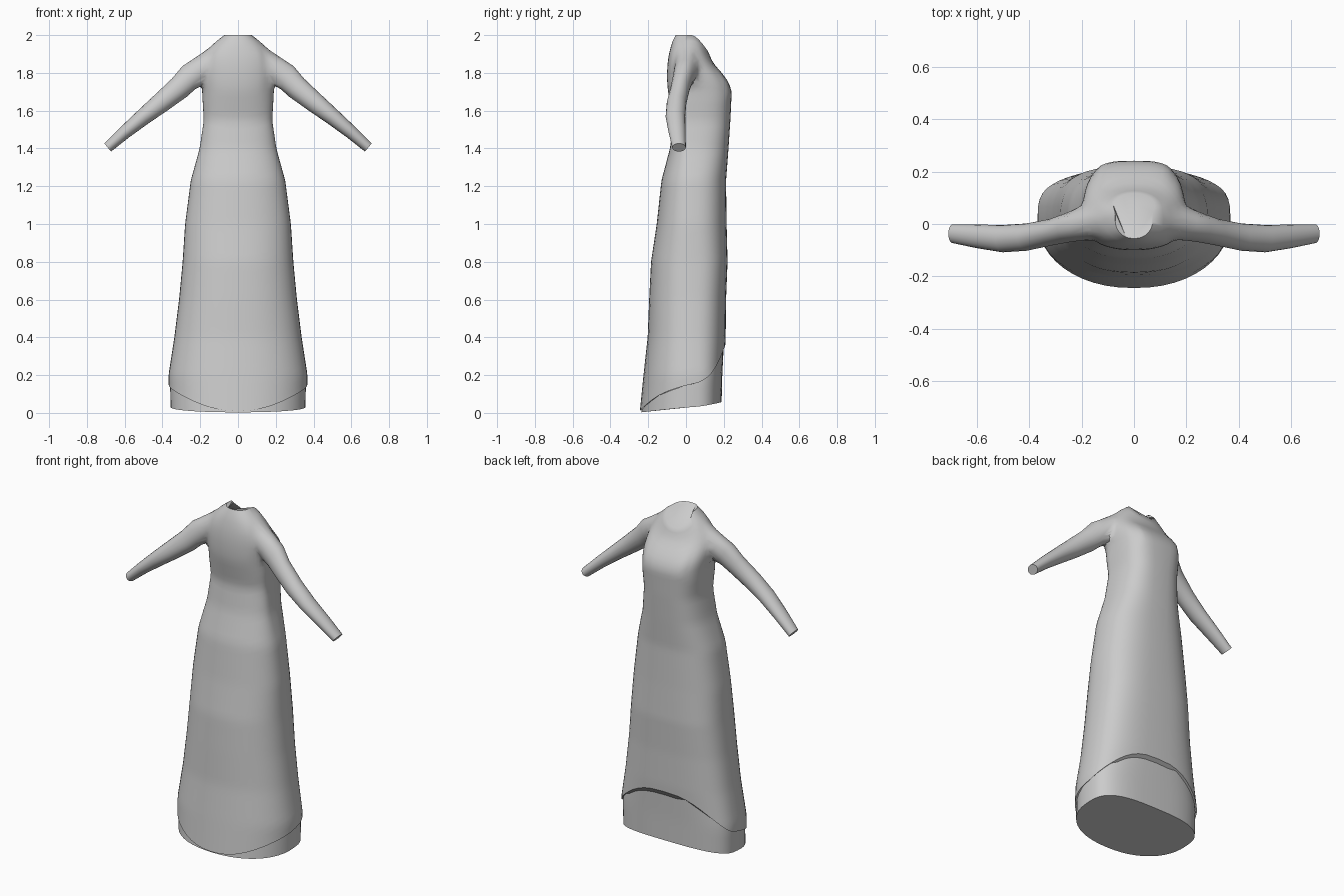
import bpy, bmesh, math
from mathutils import Vector

cube = bpy.data.objects.get("Cube")
if cube:
    bpy.data.objects.remove(cube, do_unlink=True)

# One plain cloth colour
cloth = bpy.data.materials.new("grey_cloth")
cloth.use_nodes = True
GREY = (0.6, 0.6, 0.6, 1)
cloth.diffuse_color = GREY
cloth.node_tree.nodes["Principled BSDF"].inputs["Base Color"].default_value = GREY

# Height, half width, back depth, front depth, front roundness
PROFILE = [
    (0.0, .365, -.245, .195, .65),
    (0.2, .368, -.225, .2, .65),
    (0.4, .337, -.203, .21, .7),
    (0.6, .312, -.195, .212, .7),
    (0.8, .293, -.185, .22, .7),
    (1.0, .28, -.155, .215, .75),
    (1.23, .25, -.13, .212, .75),
    (1.4, .203, -.085, .225, .7),
    (1.55, .181, -.065, .235, .65),
    (1.7, .19, -.095, .242, .6),
    (1.75, .197, -.1, .226, .6),
    (1.8, .2, -.1, .19, .65),
    (1.85, .2, -.098, .145, .8),
    (1.9, .185, -.09, .122, 1),
    (1.96, .125, -.075, .1, 1),
    (2.0, .072, -.055, .08, 1),
]
SIDES = 48


def section(z):
    """Cross-section measurements at a height."""
    z = min(max(z, 0), 2)
    for a, b in zip(PROFILE, PROFILE[1:]):
        if z <= b[0]:
            t = (z - a[0]) / (b[0] - a[0])
            return [p + (q - p) * t for p, q in zip(a[1:], b[1:])]


def body_point(angle, z, inset):
    c, s = math.cos(angle), math.sin(angle)
    half, back, front, power = section(z)
    mid = .02
    if s < 0:
        power = .9
    depth = (front - mid) if s > 0 else (mid - back)
    x = math.copysign(abs(c) ** power, c) * (half - inset)
    y = mid + math.copysign(abs(s) ** power, s) * (depth - inset)
    return Vector((x, y, z))


def loft(name, rings):
    """Skin closed rings and cap both ends."""
    bm = bmesh.new()
    rows = [[bm.verts.new(p) for p in ring] for ring in rings]
    n = len(rows[0])
    for low, high in zip(rows, rows[1:]):
        for i in range(n):
            j = (i + 1) % n
            bm.faces.new((low[i], low[j], high[j], high[i]))
    bm.faces.new(rows[0][::-1])
    bm.faces.new(rows[-1])
    bmesh.ops.recalc_face_normals(bm, faces=bm.faces)
    mesh = bpy.data.meshes.new(name)
    bm.to_mesh(mesh)
    bm.free()
    obj = bpy.data.objects.new(name, mesh)
    bpy.context.collection.objects.link(obj)
    mesh.materials.append(cloth)
    return obj


def body(name, bottom, top, rows, inset=0):
    angles = [math.tau * i / SIDES for i in range(SIDES)]
    rings = []
    for r in range(rows + 1):
        t = r / rows
        rings.append([body_point(a, bottom(math.sin(a)) * (1 - t) + top(math.sin(a)) * t, inset)
                      for a in angles])
    return loft(name, rings)


def dress_hem(s):
    return .15 + .08 * s + .035 * s * s + .095 * s ** 3


def neckline(s):
    return 2 - .085 * max(s, 0) ** 3


def under_hem(s):
    return .03 + .027 * s


# Sleeve centre, radius across the slope, radius in depth
SLEEVE = [
    ((.12, .01, 1.865), .068, .06),
    ((.2, .0, 1.822), .073, .068),
    ((.25, -.012, 1.783), .069, .06),
    ((.31, -.03, 1.722), .062, .051),
    ((.41, -.05, 1.64), .053, .052),
    ((.5, -.056, 1.568), .044, .052),
    ((.6, -.047, 1.485), .035, .045),
    ((.69, -.037, 1.405), .028, .036),
]


def sleeve(name, side):
    across = Vector((.64, 0, .77))
    rings = []
    for centre, r_up, r_deep in SLEEVE:
        ring = []
        for i in range(20):
            a = math.tau * i / 20
            p = Vector(centre) + across * (r_up * math.cos(a))
            p.y += r_deep * math.sin(a)
            p.x *= side
            ring.append(p)
        rings.append(ring)
    return loft(name, rings)


# Underskirt showing below the curved hem
underskirt = body("underskirt", under_hem, lambda s: .6, 12, .008)

# Gown with both sleeves welded on
gown = body("gown", dress_hem, neckline, 60)
bpy.context.view_layer.objects.active = gown
for label, side in (("left_sleeve", 1), ("right_sleeve", -1)):
    arm = sleeve(label, side)
    weld = gown.modifiers.new(label, 'BOOLEAN')
    weld.operation = 'UNION'
    weld.solver = 'EXACT'
    weld.object = arm
    bpy.ops.object.modifier_apply(modifier=weld.name)
    bpy.data.objects.remove(arm, do_unlink=True)

# Soften the shoulder seams
bm = bmesh.new()
bm.from_mesh(gown.data)
bmesh.ops.remove_doubles(bm, verts=bm.verts, dist=.004)
seam = [v for v in bm.verts if .13 < abs(v.co.x) < .28 and 1.68 < v.co.z < 1.95]
for _ in range(5):
    bmesh.ops.smooth_vert(bm, verts=seam, factor=.5, use_axis_x=True, use_axis_y=True, use_axis_z=True)
bm.to_mesh(gown.data)
bm.free()

# Smooth cloth with crisp hems
for obj in (underskirt, gown):
    bpy.ops.object.select_all(action='DESELECT')
    obj.select_set(True)
    bpy.context.view_layer.objects.active = obj
    bpy.ops.object.shade_smooth_by_angle(angle=math.radians(50))
